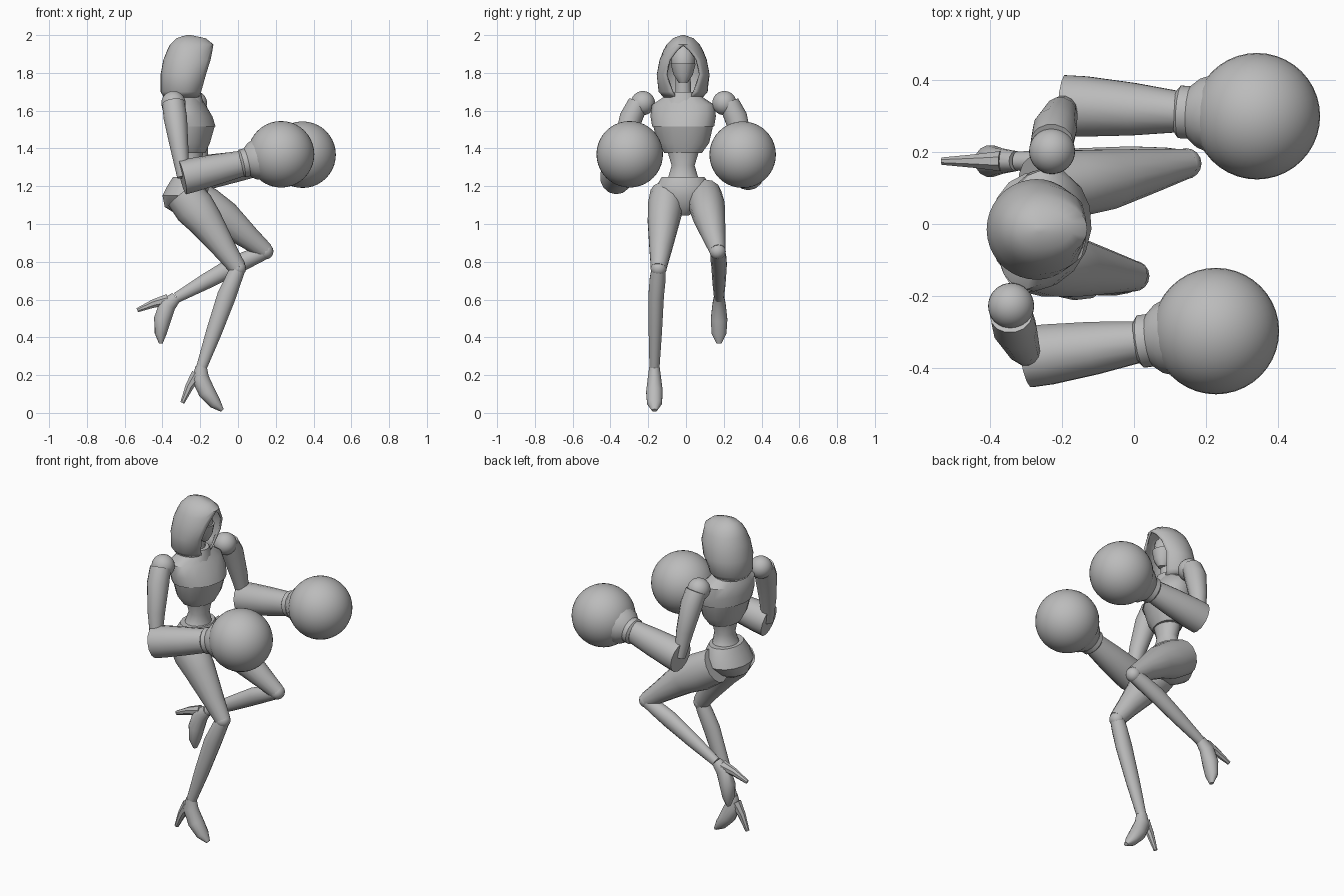
import bpy, bmesh, math
from mathutils import Vector, Matrix

cube = bpy.data.objects.get("Cube")
if cube:
    bpy.data.objects.remove(cube, do_unlink=True)

grey = bpy.data.materials.new("plain_grey")
grey.use_nodes = True
grey.diffuse_color = (0.5, 0.5, 0.5, 1)
grey.node_tree.nodes["Principled BSDF"].inputs["Base Color"].default_value = (0.5, 0.5, 0.5, 1)

parts = []
MID_Y = -0.015


def finish(name, bm):
    """Turn a bmesh into a grey object and remember it for shading."""
    bmesh.ops.recalc_face_normals(bm, faces=bm.faces)
    mesh = bpy.data.meshes.new(name)
    bm.to_mesh(mesh)
    bm.free()
    mesh.materials.append(grey)
    obj = bpy.data.objects.new(name, mesh)
    bpy.context.collection.objects.link(obj)
    parts.append(obj)
    return obj


def skin(bm, rows, closed=True):
    """Bridge consecutive rows of vertices with quads."""
    for low, high in zip(rows, rows[1:]):
        count = len(low)
        for i in range(count if closed else count - 1):
            j = (i + 1) % count
            bm.faces.new((low[i], low[j], high[j], high[i]))


def tube(name, rings, sides=14, level=False, twist=0.0):
    """Loft elliptical rings: centre, half width (sideways), half depth."""
    bm = bmesh.new()
    centres = [Vector(r[0]) for r in rings]
    side_axis = Vector((math.sin(twist), math.cos(twist), 0))
    rows = []
    for k, (_, width, depth) in enumerate(rings):
        before, after = centres[max(k - 1, 0)], centres[min(k + 1, len(rings) - 1)]
        along = Vector((0, 0, 1)) if level else (after - before).normalized()
        u = (side_axis - along * side_axis.dot(along)).normalized()
        v = along.cross(u)
        row = []
        for i in range(sides):
            a = math.tau * (i + 0.5) / sides
            row.append(bm.verts.new(centres[k] + u * width * math.cos(a) + v * depth * math.sin(a)))
        rows.append(row)
    skin(bm, rows)
    bm.faces.new(rows[0])
    bm.faces.new(rows[-1])
    return finish(name, bm)


def ball(name, centre, radius, scale=(1, 1, 1), segments=32):
    bm = bmesh.new()
    bmesh.ops.create_uvsphere(bm, u_segments=segments, v_segments=segments // 2, radius=radius)
    bmesh.ops.scale(bm, vec=scale, verts=bm.verts)
    bmesh.ops.translate(bm, vec=centre, verts=bm.verts)
    return finish(name, bm)


def torso(name, rows, twist=0.0):
    """Level loft given as x, z, half width, half depth."""
    return tube(name, [((x, MID_Y, z), w, d) for x, z, w, d in rows], 16, True, twist)


def arm(side, shoulder, elbow, fist):
    """Shoulder joint, tapering upper arm, flared forearm, cuff and round glove."""
    s, e, f = Vector(shoulder), Vector(elbow), Vector(fist)
    out = Vector((0, math.copysign(0.025, e.y), 0))
    ball(side + "_shoulder_joint", s, 0.064)
    tube(side + "_upper_arm", [
        (s + out, 0.055, 0.06), (s.lerp(e, 0.2) + out * 1.4, 0.062, 0.062),
        (s.lerp(e, 0.6) + out, 0.05, 0.048), (e, 0.032, 0.032)])
    tube(side + "_forearm", [
        (e.lerp(f, t), w, d) for t, w, d in
        ((-0.01, 0.086, 0.092), (0.1, 0.086, 0.09), (0.35, 0.075, 0.08), (0.6, 0.058, 0.068))])
    tube(side + "_cuff", [
        (e.lerp(f, t), w, w) for t, w in
        ((0.58, 0.062), (0.6, 0.075), (0.65, 0.075), (0.7, 0.098), (0.76, 0.11))])
    ball(side + "_glove", f, 0.176, segments=40)


def leg(side, hip, thigh, knee, calf, ankle):
    """Thigh, knee joint and shin through five joint centres."""
    h, t, k, c, a = map(Vector, (hip, thigh, knee, calf, ankle))
    tube(side + "_thigh", [
        (h, 0.09, 0.1), (h.lerp(t, 0.5), 0.095, 0.108), (t, 0.085, 0.092),
        (t.lerp(k, 0.6), 0.06, 0.062), (k, 0.042, 0.046)])
    ball(side + "_knee_joint", k, 0.043, segments=16)
    tube(side + "_shin", [
        (k, 0.038, 0.04), (k.lerp(c, 0.4), 0.043, 0.044), (c, 0.042, 0.05),
        (c.lerp(a, 0.5), 0.036, 0.042), (a, 0.027, 0.028)])


def shoe(side, ankle, tilt):
    """High-heeled shoe, modelled around the ankle and tilted in profile."""
    foot = tube(side + "_shoe", [
        ((x, 0, z), w, d) for x, z, w, d in
        ((0, 0.01, 0.028, 0.03), (-0.005, -0.05, 0.036, 0.046), (0.03, -0.125, 0.045, 0.045),
         (0.075, -0.185, 0.04, 0.032), (0.112, -0.222, 0.014, 0.01))])
    heel = tube(side + "_heel", [
        ((x, 0, z), w, d) for x, z, w, d in
        ((-0.02, -0.03, 0.03, 0.035), (-0.062, -0.095, 0.02, 0.024), (-0.1, -0.182, 0.011, 0.012))], 8)
    place = Matrix.Translation(ankle) @ Matrix.Rotation(math.radians(tilt), 4, "Y")
    for piece in (foot, heel):
        piece.data.transform(place)


def hood():
    """Shell wrapped round the head, open at the face."""
    bm = bmesh.new()
    # height, centre x, half width, back depth, front edge x, half opening
    profile = ((1.665, -0.29, 0.1, 0.1, -0.205, 0.035), (1.7, -0.28, 0.13, 0.13, -0.195, 0.06),
               (1.79, -0.27, 0.14, 0.14, -0.17, 0.092), (1.87, -0.265, 0.125, 0.13, -0.145, 0.075),
               (1.92, -0.26, 0.105, 0.115, -0.135, 0.035), (1.95, -0.26, 0.088, 0.1, -0.13, 0.0),
               (1.983, -0.262, 0.055, 0.065, -0.17, 0.0), (2.0, -0.264, 0.008, 0.01, -0.25, 0.0))
    rows = []
    steps = 28
    for z, cx, width, back, edge, gap in profile:
        start = math.asin(gap / width)
        front = (edge - cx) / math.cos(start)
        row = []
        for i in range(steps + 1):
            a = start + (math.tau - 2 * start) * i / steps
            reach = front if math.cos(a) > 0 else back
            row.append(bm.verts.new((cx + reach * math.cos(a), MID_Y + width * math.sin(a), z)))
        rows.append(row)
    skin(bm, rows, closed=False)
    bm.faces.new(rows[-1])
    bmesh.ops.remove_doubles(bm, verts=bm.verts, dist=0.0005)
    shell = finish("hood", bm)
    thick = shell.modifiers.new("thickness", "SOLIDIFY")
    thick.thickness = 0.012
    thick.offset = -1


# Head, mask, neck and collar
hood()
torso("face", ((-0.225, 1.755, 0.022, 0.025), (-0.235, 1.79, 0.046, 0.055), (-0.24, 1.85, 0.064, 0.07),
               (-0.245, 1.91, 0.06, 0.066), (-0.25, 1.95, 0.03, 0.035)))
torso("mask", ((-0.22, 1.75, 0.024, 0.028), (-0.23, 1.79, 0.052, 0.06), (-0.235, 1.85, 0.068, 0.075)))
torso("neck", ((-0.265, 1.64, 0.05, 0.05), (-0.26, 1.7, 0.042, 0.042), (-0.25, 1.8, 0.04, 0.04)))
torso("collar", ((-0.275, 1.63, 0.12, 0.095), (-0.27, 1.675, 0.085, 0.08), (-0.265, 1.7, 0.065, 0.07)))

# Chest plates turned with the shoulders, then waist and pelvis
turn = math.radians(14)
torso("upper_chest", ((-0.25, 1.515, 0.166, 0.13), (-0.26, 1.57, 0.176, 0.122),
                      (-0.275, 1.63, 0.17, 0.1), (-0.275, 1.675, 0.1, 0.075)), turn)
torso("rib_plate", ((-0.25, 1.375, 0.1, 0.075), (-0.25, 1.43, 0.14, 0.1), (-0.25, 1.52, 0.16, 0.126)), turn)
torso("waist", ((-0.26, 1.2, 0.115, 0.095), (-0.255, 1.25, 0.08, 0.07), (-0.25, 1.31, 0.062, 0.056),
                (-0.25, 1.4, 0.09, 0.07)))
torso("pelvis", ((-0.265, 1.045, 0.03, 0.05), (-0.28, 1.09, 0.1, 0.11), (-0.28, 1.15, 0.158, 0.122),
                 (-0.265, 1.2, 0.145, 0.112), (-0.26, 1.25, 0.115, 0.085)))

# Arms
arm("right", (-0.342, -0.228, 1.64), (-0.29, -0.37, 1.248), (0.228, -0.298, 1.369))
arm("left", (-0.228, 0.203, 1.64), (-0.19, 0.33, 1.27), (0.342, 0.3, 1.367))

# Planted right leg and raised left leg
right_ankle, left_ankle = (-0.195, -0.167, 0.235), (-0.325, 0.175, 0.61)
leg("right", (-0.29, -0.1, 1.16), (-0.17, -0.12, 1.01), (0.0, -0.145, 0.765), (-0.06, -0.158, 0.62), right_ankle)
leg("left", (-0.27, 0.1, 1.15), (-0.07, 0.125, 1.03), (0.145, 0.168, 0.855), (-0.01, 0.175, 0.785), left_ankle)
shoe("right", right_ankle, 0)
shoe("left", (-0.335, 0.175, 0.605), 44)

# Smooth shading with crisp edges
bpy.ops.object.select_all(action="DESELECT")
for obj in parts:
    obj.select_set(True)
bpy.context.view_layer.objects.active = parts[0]
bpy.ops.object.shade_smooth_by_angle(angle=math.radians(35))
